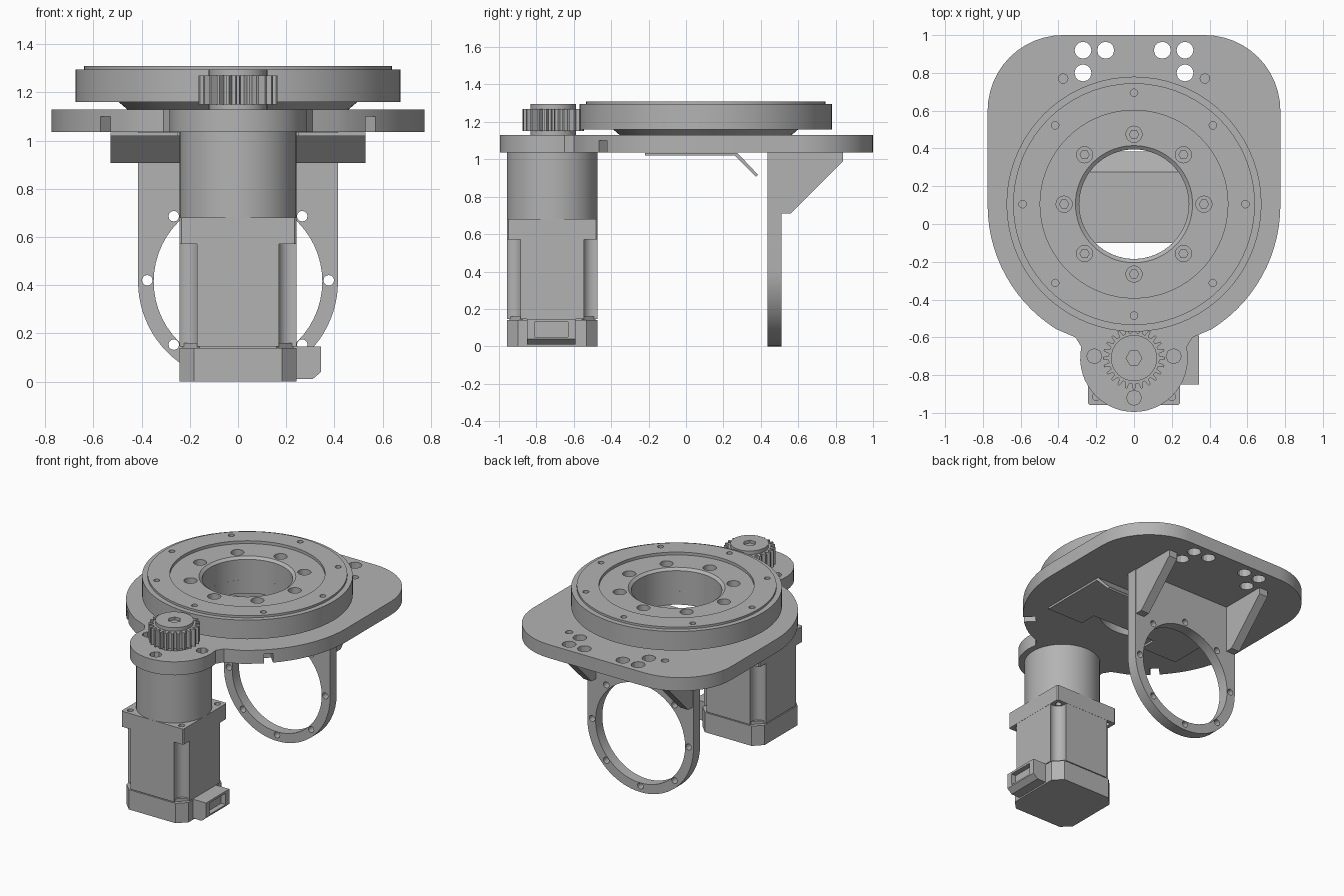
import bpy, bmesh
from math import sin, cos, radians, tau
from mathutils import Vector

if "Cube" in bpy.data.objects:
    bpy.data.objects.remove(bpy.data.objects["Cube"])

GREY = (0.45, 0.45, 0.45, 1)
grey = bpy.data.materials.new("plain grey")
grey.use_nodes = True
grey.diffuse_color = GREY
grey.node_tree.nodes["Principled BSDF"].inputs["Base Color"].default_value = GREY


def finish(name, bm):
    bmesh.ops.recalc_face_normals(bm, faces=bm.faces)
    mesh = bpy.data.meshes.new(name)
    bm.to_mesh(mesh)
    bm.free()
    mesh.materials.append(grey)
    obj = bpy.data.objects.new(name, mesh)
    bpy.context.collection.objects.link(obj)
    soften(mesh)
    return obj


def soften(mesh):
    mesh.shade_smooth()
    mesh.set_sharp_from_angle(angle=radians(28))


def arc(cx, cy, r, a0, a1, n):
    angles = [radians(a0 + (a1 - a0) * i / n) for i in range(n + 1)]
    return [(cx + r * cos(a), cy + r * sin(a)) for a in angles]


def circle(cx, cy, r, n=24):
    return arc(cx, cy, r, 0, 360, n)[:-1]


def around(cx, cy, r, hole, n=8, sides=16):
    return [circle(cx + r * cos(tau * i / n), cy + r * sin(tau * i / n), hole, sides)
            for i in range(n)]


def mirrored(points):
    return points + [(-x, y) for x, y in reversed(points) if x > 0.001]


def octagon(cy, half, c):
    right = [(half - c, -half), (half, -half + c), (half, half - c), (half - c, half)]
    return [(x, y + cy) for x, y in mirrored(right)]


def prism(name, outlines, lo, hi, axis="Z"):
    """Extrude each outline between lo and hi along an axis."""
    place = {"X": lambda a, b, t: (t, a, b),
             "Y": lambda a, b, t: (a, t, b),
             "Z": lambda a, b, t: (a, b, t)}[axis]
    bm = bmesh.new()
    for pts in outlines:
        base = [bm.verts.new(place(a, b, lo)) for a, b in pts]
        top = [bm.verts.new(place(a, b, hi)) for a, b in pts]
        bm.faces.new(base)
        bm.faces.new(top)
        for i in range(len(pts)):
            j = (i + 1) % len(pts)
            bm.faces.new((base[i], base[j], top[j], top[i]))
    return finish(name, bm)


def lathe(name, profile, cy, n=64):
    """Revolve a closed (radius, height) profile about a vertical axis."""
    bm = bmesh.new()
    rings = [[bm.verts.new((r * cos(tau * i / n), cy + r * sin(tau * i / n), z))
              for r, z in profile] for i in range(n)]
    for i in range(n):
        a, b = rings[i], rings[(i + 1) % n]
        for k in range(len(profile)):
            m = (k + 1) % len(profile)
            bm.faces.new((a[k], b[k], b[m], a[m]))
    return finish(name, bm)


def cut(obj, outlines, lo, hi, axis="Z"):
    """Remove prisms from an object and drop the cutter."""
    cutter = prism("cutter", outlines, lo, hi, axis)
    mod = obj.modifiers.new("cut", "BOOLEAN")
    mod.operation, mod.solver, mod.object = "DIFFERENCE", "EXACT", cutter
    graph = bpy.context.evaluated_depsgraph_get()
    mesh = bpy.data.meshes.new_from_object(obj.evaluated_get(graph))
    obj.modifiers.clear()
    obj.data = mesh
    mesh.materials.clear()
    mesh.materials.append(grey)
    soften(mesh)
    bpy.data.objects.remove(cutter)


TABLE_Y, MOTOR_Y = 0.105, -0.715

# Base plate: rounded rear corners, round front and a motor lobe
half = (arc(0, -0.71, 0.285, -90, 12, 14) + [(0.31, -0.6)]
        + arc(0, 0.1, 0.775, -58, 0, 14) + arc(0.375, 0.6, 0.4, 0, 90, 12))
plate = prism("base_plate", [mirrored(half)], 1.035, 1.13)
holes = [circle(0, TABLE_Y, 0.29, 64)]
for side in (-1, 1):
    for x, y, r in ((0.27, 0.92, 0.045), (0.15, 0.92, 0.045),
                    (0.27, 0.8, 0.045), (0.375, 0.77, 0.025)):
        holes.append(circle(side * x, y, r, 12))
cut(plate, holes, 0.9, 1.3)
lobe_holes = [(0.21, -0.7), (-0.21, -0.7), (0, -0.92)]
cut(plate, [circle(x, y, 0.04, 8) for x, y in lobe_holes], 1.08, 1.3)

# Edge slots under the plate
slots = []
for side in (-1, 1):
    out, along = Vector((side, -1)).normalized(), Vector((side, 1)).normalized()
    centre = Vector((0, TABLE_Y))
    slots.append([tuple(centre + out * r + along * w)
                  for r, w in ((0.7, -0.03), (0.9, -0.03), (0.9, 0.03), (0.7, 0.03))])
cut(plate, slots, 0.95, 1.1)

# Rotary table with bore, recessed face and bolt holes
table = lathe("rotary_table", [
    (0.29, 1.13), (0.46, 1.13), (0.495, 1.16), (0.675, 1.16), (0.675, 1.295),
    (0.64, 1.295), (0.64, 1.31), (0.497, 1.31), (0.497, 1.29), (0.31, 1.29),
    (0.29, 1.275)], TABLE_Y, 72)
cut(table, around(0, TABLE_Y, 0.37, 0.043), 1.2, 1.4)
cut(table, around(0, TABLE_Y, 0.59, 0.02, sides=12), 1.24, 1.4)
prism("table_bolts", around(0, TABLE_Y, 0.37, 0.027, sides=6), 1.19, 1.25)

# Drive gear on its hub
teeth = []
for i in range(24):
    for step, r in ((-0.3, 0.135), (-0.14, 0.165), (0.14, 0.165), (0.3, 0.135)):
        a = tau * (i + step) / 24
        teeth.append((r * cos(a), -0.71 + r * sin(a)))
prism("gear_teeth", [teeth], 1.15, 1.27)
hub = prism("gear_hub", [circle(0, -0.71, 0.122, 32)], 1.13, 1.295)
cut(hub, [circle(0, -0.71, 0.042, 6)], 1.275, 1.4)

# Motor: gearhead, flange, body and end cap
prism("gearhead", [circle(0, MOTOR_Y, 0.243, 48)], 0.68, 1.035)
flange = prism("motor_flange", [octagon(MOTOR_Y, 0.243, 0.008)], 0.57, 0.68)
cut(flange, [circle(sx * 0.2, MOTOR_Y + sy * 0.2, 0.02, 12)
             for sx in (-1, 1) for sy in (-1, 1)], 0.5, 0.75)
body = prism("motor_body", [octagon(MOTOR_Y, 0.242, 0.05)], 0.146, 0.57)
cut(body, [circle(sx * 0.22, MOTOR_Y + sy * 0.22, 0.055, 16)
           for sx in (-1, 1) for sy in (-1, 1)], 0.1, 0.6)
prism("motor_seam", [octagon(MOTOR_Y, 0.23, 0.07)], 0.13, 0.16)
prism("motor_end_cap", [octagon(MOTOR_Y, 0.243, 0.06)], 0, 0.14)
plug = prism("motor_connector", [[(0.23, 0.01), (0.31, 0.01), (0.345, 0.04),
                                  (0.345, 0.145), (0.23, 0.145)]], -0.85, -0.59, "Y")
cut(plug, [[(-0.81, 0.05), (-0.63, 0.05), (-0.63, 0.13), (-0.81, 0.13)]], 0.31, 0.4, "X")

# Hanging ring bracket
outline = mirrored(arc(0, 0.415, 0.415, -90, 0, 20) + [(0.415, 1.035)])
bracket = prism("ring_bracket", [outline], 0.435, 0.51, "Y")
cut(bracket, [circle(0, 0.415, 0.35, 56)], 0.3, 0.6, "Y")
cut(bracket, around(0, 0.42, 0.377, 0.022, sides=12), 0.3, 0.6, "Y")

# Gussets behind the bracket
for name, x in (("left_gusset", 0.345), ("right_gusset", -0.41)):
    prism(name, [[(0.51, 0.71), (0.56, 0.71), (0.84, 0.99), (0.84, 1.035),
                  (0.51, 1.035)]], x, x + 0.065, "X")

# Folded sheet below the plate, notched at the front
sheet = [(0.25, -0.22), (0.53, -0.22), (0.53, 0.27)]
sheet = [(0.25, -0.1)] + sheet
prism("sheet_guard", [mirrored(sheet)], 1.02, 1.034)
prism("sheet_flap", [[(0.26, 1.034), (0.275, 1.034), (0.385, 0.917),
                      (0.375, 0.907), (0.262, 1.02)]], -0.53, 0.53, "X")
